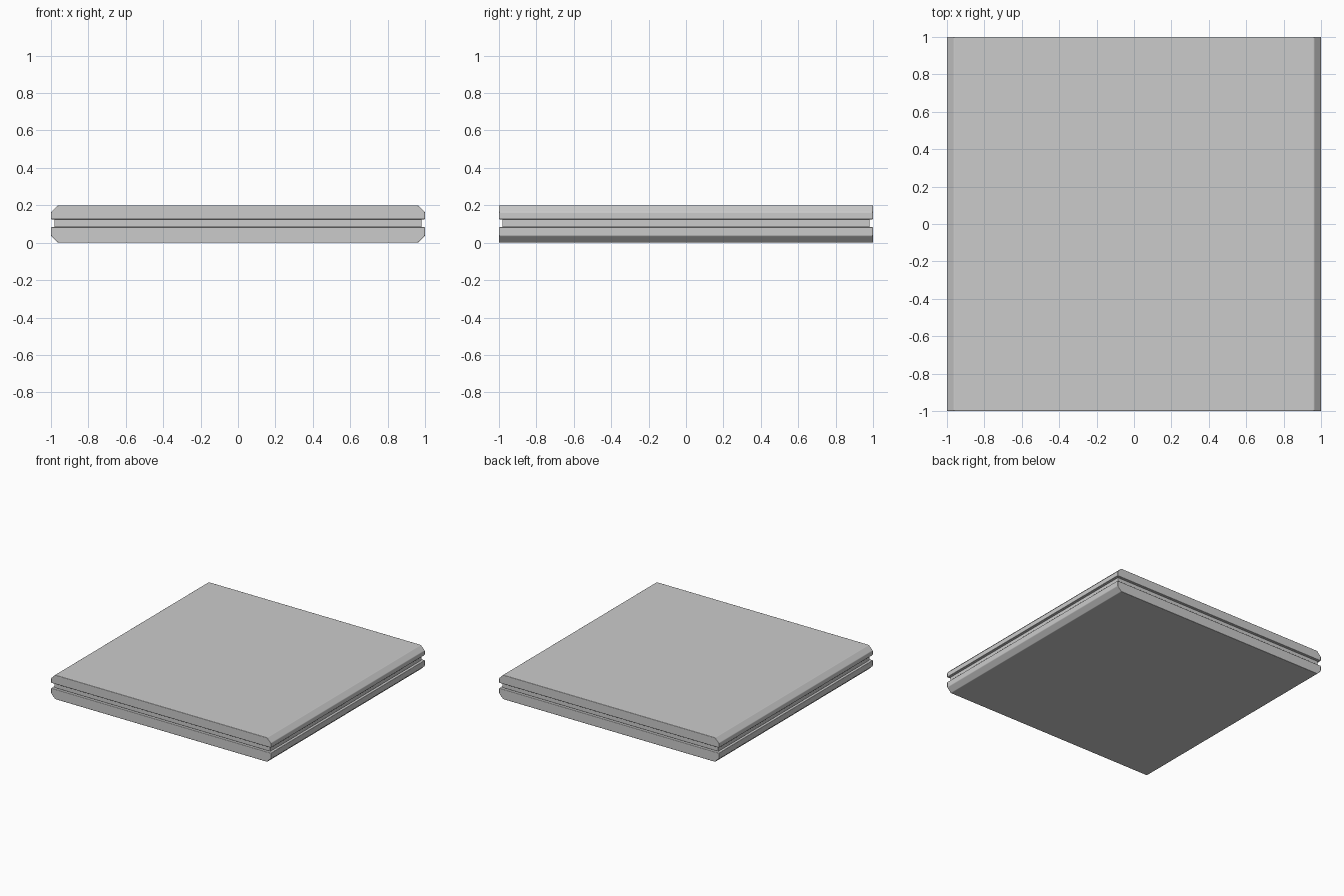
import bpy, bmesh

if "Cube" in bpy.data.objects:
    bpy.data.objects.remove(bpy.data.objects["Cube"])


def extruded(name, profile, half_depth, bevel):
    """Extrude an XZ profile along Y, with small softened edges."""
    bm = bmesh.new()
    face = bm.faces.new([bm.verts.new((x, -half_depth, z)) for x, z in profile])
    ext = bmesh.ops.extrude_face_region(bm, geom=[face])
    moved = [v for v in ext["geom"] if isinstance(v, bmesh.types.BMVert)]
    bmesh.ops.translate(bm, verts=moved, vec=(0, 2 * half_depth, 0))
    bmesh.ops.recalc_face_normals(bm, faces=bm.faces)
    mesh = bpy.data.meshes.new(name)
    bm.to_mesh(mesh)
    bm.free()
    obj = bpy.data.objects.new(name, mesh)
    bpy.context.collection.objects.link(obj)
    mod = obj.modifiers.new("soft_edges", "BEVEL")
    mod.width = bevel
    mod.segments = 2
    mod.limit_method = "ANGLE"
    mod.harden_normals = True
    for p in mesh.polygons:
        p.use_smooth = True
    return obj


def slab_profile(inner, outer, side):
    """Slab section with 45 degree chamfers on its outer left and right edges."""
    c = 0.037
    shoulder = outer - side * c
    return [(-1, inner), (1, inner), (1, shoulder),
            (1 - c, outer), (-1 + c, outer), (-1, shoulder)]


# Two outer slabs, chamfered away from the groove
extruded("upper_slab", slab_profile(0.125, 0.2, 1), 1.0, 0.005)
extruded("lower_slab", slab_profile(0.083, 0.0, -1), 1.0, 0.005)

# Recessed core between the slabs
w = 0.982
extruded("core", [(-w, 0.083), (w, 0.083), (w, 0.125), (-w, 0.125)], w, 0.005)
